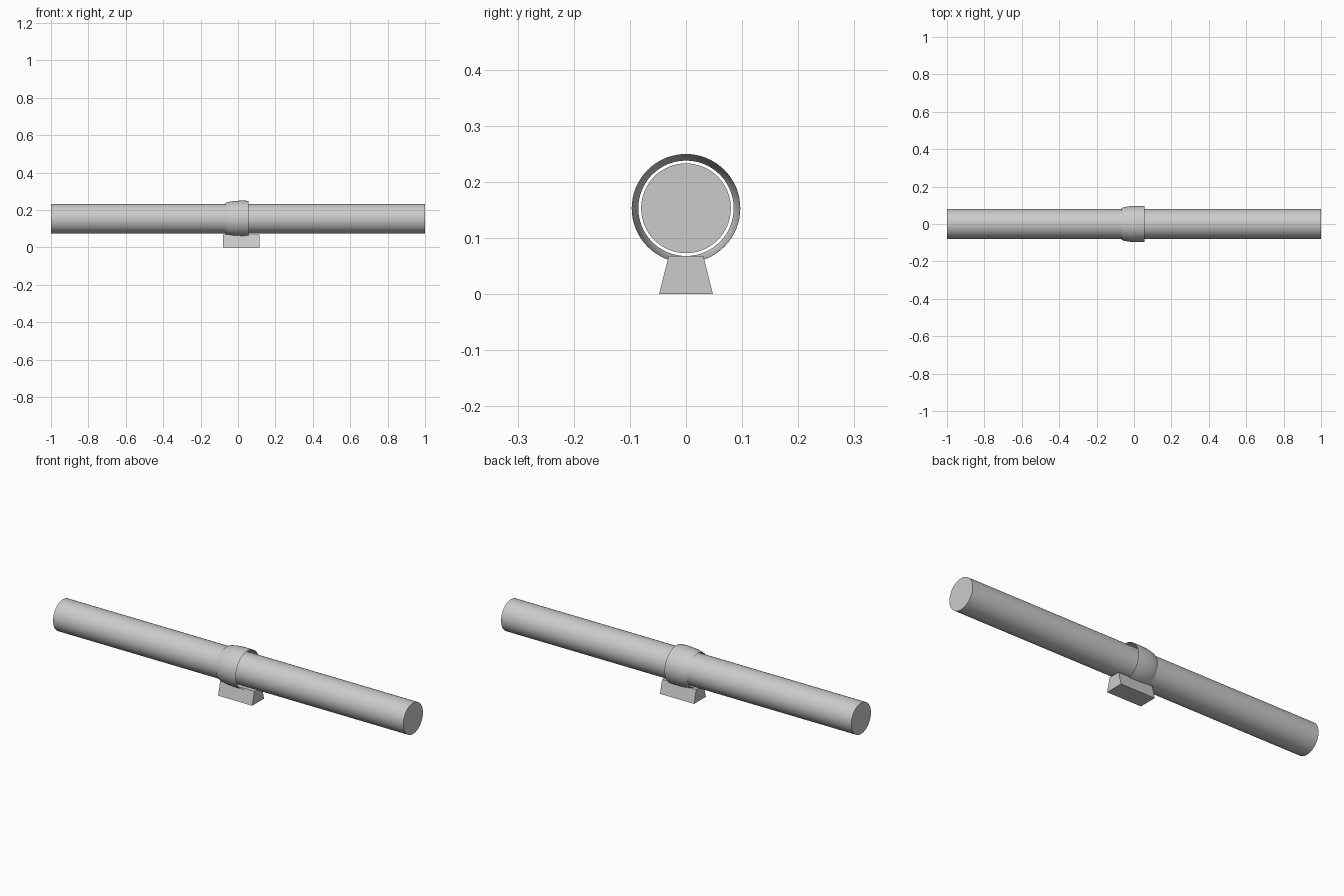
import bpy, bmesh, math
from mathutils import Matrix

cube = bpy.data.objects.get("Cube")
if cube:
    bpy.data.objects.remove(cube, do_unlink=True)

AXIS_Z = 0.153
SIDES = 64

grey = bpy.data.materials.new("light_grey")
grey.use_nodes = True
colour = (0.6, 0.6, 0.6, 1)
grey.diffuse_color = colour
grey.node_tree.nodes["Principled BSDF"].inputs["Base Color"].default_value = colour


def finish(name, bm, smooth=False):
    """Turn a bmesh into a named, coloured object."""
    mesh = bpy.data.meshes.new(name)
    bm.to_mesh(mesh)
    bm.free()
    mesh.materials.append(grey)
    obj = bpy.data.objects.new(name, mesh)
    bpy.context.collection.objects.link(obj)
    if smooth:
        bpy.ops.object.select_all(action="DESELECT")
        obj.select_set(True)
        bpy.context.view_layer.objects.active = obj
        bpy.ops.object.shade_smooth_by_angle(angle=math.radians(35))
    return obj


def lathe(name, profile, capped):
    """Revolve (x, radius) points about the long axis."""
    bm = bmesh.new()
    rings = []
    for x, r in profile:
        angles = [2 * math.pi * i / SIDES for i in range(SIDES)]
        rings.append([bm.verts.new((x, r * math.cos(a), AXIS_Z + r * math.sin(a)))
                      for a in angles])
    for a, b in zip(rings, rings[1:]):
        for i in range(SIDES):
            j = (i + 1) % SIDES
            bm.faces.new((a[i], b[i], b[j], a[j]))
    if capped:
        bm.faces.new(rings[0])
        bm.faces.new(rings[-1])
        bmesh.ops.recalc_face_normals(bm, faces=bm.faces)
    else:
        # an open shell: make sure it faces outwards
        bm.normal_update()
        for f in bm.faces:
            c = f.calc_center_median()
            if f.normal.y * c.y + f.normal.z * (c.z - AXIS_Z) < 0:
                f.normal_flip()
    return finish(name, bm, smooth=True)


# Long solid rod
lathe("rod", [(-1, 0.08), (1, 0.08)], capped=True)

# Thin bulging collar, open at both ends and clear of the rod
lathe("collar", [(-0.066, 0.085), (-0.058, 0.0885), (-0.042, 0.092),
                 (-0.02, 0.095), (0.005, 0.0965), (0.03, 0.0968),
                 (0.055, 0.096)], capped=False)

# Foot block with sloping front and back
bm = bmesh.new()
section = [(-0.048, 0), (0.048, 0), (0.031, 0.068), (-0.031, 0.068)]
face = bm.faces.new([bm.verts.new((-0.08, y, z)) for y, z in section])
ext = bmesh.ops.extrude_face_region(bm, geom=[face], use_keep_orig=True)
bmesh.ops.translate(bm, vec=(0.195, 0, 0),
                    verts=[v for v in ext["geom"] if isinstance(v, bmesh.types.BMVert)])
bmesh.ops.recalc_face_normals(bm, faces=bm.faces)
finish("foot_block", bm)
